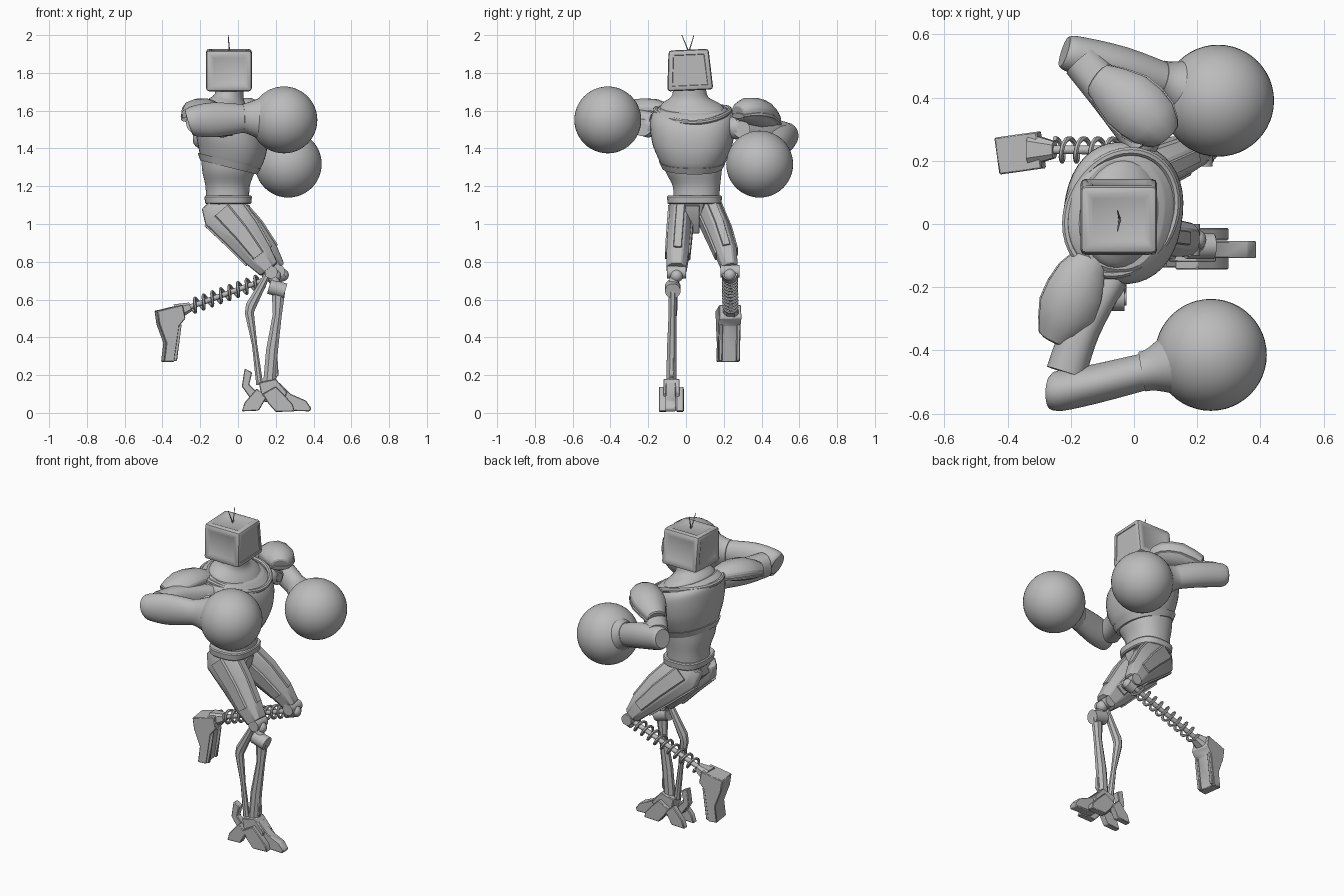
import bpy, bmesh, math
from mathutils import Vector, Matrix

if "Cube" in bpy.data.objects:
    bpy.data.objects.remove(bpy.data.objects["Cube"])

grey = bpy.data.materials.new("plain grey")
grey.use_nodes = True
grey.diffuse_color = (0.5, 0.5, 0.5, 1)
grey.node_tree.nodes["Principled BSDF"].inputs["Base Color"].default_value = grey.diffuse_color
X, Y, Z = Vector((1, 0, 0)), Vector((0, 1, 0)), Vector((0, 0, 1))


def finish(name, bm, bevel=0):
    bmesh.ops.recalc_face_normals(bm, faces=bm.faces)
    mesh = bpy.data.meshes.new(name)
    bm.to_mesh(mesh)
    bm.free()
    mesh.materials.append(grey)
    mesh.shade_smooth()
    mesh.set_sharp_from_angle(angle=math.radians(32))
    obj = bpy.data.objects.new(name, mesh)
    bpy.context.collection.objects.link(obj)
    if bevel:
        mod = obj.modifiers.new("bevel", "BEVEL")
        mod.width, mod.segments = bevel, 1
    return obj


def refine(rows, steps):
    """Catmull-Rom interpolation of the section rows."""
    out, last = [], len(rows) - 1
    for i in range(last):
        p, q, r, s = (rows[max(0, min(last, i + k))] for k in (-1, 0, 1, 2))
        for t in (j / steps for j in range(steps)):
            out.append(q + (r - p) * (t / 2) + (p * 2 - q * 5 + r * 4 - s) * (t * t / 2)
                       + (q * 3 - p - r * 3 + s) * (t ** 3 / 2))
    return out + [rows[last]]


def loft(name, rows, up=Z, normal=None, sides=28, power=2, steps=4, closed=False, bevel=0):
    """Skin over sections; each row is x, y, z, half width, half depth."""
    rows = refine([Vector(r) for r in rows], steps)
    count = len(rows)
    points = [Vector(r[:3]) for r in rows]
    bm, rings = bmesh.new(), []
    for i, row in enumerate(rows):
        ahead = (i + 1) % count if closed else min(i + 1, count - 1)
        behind = i - 1 if closed else max(i - 1, 0)
        tangent = (normal or points[ahead] - points[behind]).normalized()
        side = up.cross(tangent).normalized()
        depth, ring = tangent.cross(side), []
        for k in range(sides):
            angle = math.tau * (k + 0.5) / sides
            c, s = (math.copysign(abs(v) ** (2 / power), v) for v in (math.cos(angle), math.sin(angle)))
            ring.append(bm.verts.new(points[i] + side * (row[3] * c) + depth * (row[4] * s)))
        rings.append(ring)
    for i in range(count if closed else count - 1):
        low, high = rings[i], rings[(i + 1) % count]
        for k in range(sides):
            bm.faces.new((low[k - 1], low[k], high[k], high[k - 1]))
    if not closed:
        bm.faces.new(rings[0])
        bm.faces.new(rings[-1])
    return finish(name, bm, bevel)


def rod(name, start, end, radius, tip=None, sides=16, up=Y):
    tip = tip or radius
    return loft(name, [(*start, radius, radius), (*end, tip, tip)], up=up, sides=sides, steps=1)


def ball(name, centre, radius, detail=48):
    bm = bmesh.new()
    bmesh.ops.create_uvsphere(bm, u_segments=detail, v_segments=detail // 2, radius=radius,
                              matrix=Matrix.Translation(centre))
    return finish(name, bm)


def prism(name, profile, near, far, bevel=0.004):
    """Side outline in x and z, pulled out along y."""
    bm = bmesh.new()
    face = bm.faces.new([bm.verts.new((x, near, z)) for x, z in profile])
    grown = bmesh.ops.extrude_face_region(bm, geom=[face])["geom"]
    bmesh.ops.translate(bm, verts=[v for v in grown if isinstance(v, bmesh.types.BMVert)], vec=Y * (far - near))
    return finish(name, bm, bevel)


# Head: bevelled case with stepped panels and a grooved screen facing +x
bm = bmesh.new()
bmesh.ops.create_cube(bm, size=2)
for v in bm.verts:
    v.co = Vector((v.co.x * 0.121, v.co.y * (0.122 if v.co.z < 0 else 0.106), v.co.z * 0.108))
bmesh.ops.bevel(bm, geom=bm.edges[:], offset=0.016, segments=2, profile=0.5, affect="EDGES")
panels = [f for f in bm.faces if f.calc_area() > 0.02 and f.calc_center_median().z > -0.09]
screen = [f for f in panels if f.calc_center_median().x > 0.09]
walls = [f for f in panels if f not in screen]
bmesh.ops.inset_individual(bm, faces=walls, thickness=0.018, depth=0)
bmesh.ops.inset_individual(bm, faces=walls, thickness=0.016, depth=-0.006)
bmesh.ops.inset_individual(bm, faces=screen, thickness=0.014, depth=0)
bmesh.ops.inset_individual(bm, faces=screen, thickness=0.003, depth=-0.004)
bmesh.ops.transform(bm, verts=bm.verts, matrix=Matrix.Translation((-0.048, 0.018, 1.815))
                    @ Matrix.Rotation(math.radians(2.5), 4, "X"))
finish("head", bm)
for label, tip in (("right", -0.022), ("left", 0.042)):
    rod(label + "_antenna", (-0.045, 0.015, 1.91), (-0.052, tip, 2.0), 0.004, 0.002, 6, X)

# Torso, leaning forward and turned a little
lean, turned = Vector((0.25, 0, 1)), Vector((0.16, 1, 0)).normalized()
loft("neck", [(-0.045, 0.02, 1.73, 0.077, 0.085), (-0.045, 0.02, 1.67, 0.08, 0.1),
              (-0.045, 0.03, 1.625, 0.12, 0.165), (-0.04, 0.035, 1.56, 0.155, 0.19)], up=turned, normal=lean)
loft("chest", [(-0.05, 0.035, 1.31, 0.15, 0.155), (-0.04, 0.035, 1.35, 0.17, 0.18),
               (-0.035, 0.035, 1.43, 0.19, 0.212), (-0.035, 0.035, 1.52, 0.193, 0.224),
               (-0.04, 0.035, 1.58, 0.178, 0.214), (-0.04, 0.03, 1.615, 0.135, 0.175)],
     up=turned, normal=lean, sides=40, power=2.3)
loft("chest_rim", [(-0.05, 0.035, 1.30, 0.154, 0.161), (-0.046, 0.035, 1.335, 0.171, 0.178)],
     up=turned, normal=lean, sides=40, power=2.3, steps=1)
turns = [math.tau * k / 40 for k in range(40)]
loft("collar", [(-0.04 + 0.172 * math.cos(a) + 0.03 * math.sin(a), 0.035 + 0.195 * math.sin(a),
                 1.578 - 0.04 * math.cos(a) + 0.026 * math.sin(a) ** 2, 0.014, 0.014) for a in turns],
     sides=8, steps=1, closed=True)
loft("abdomen", [(-0.055, 0.055, 1.12, 0.115, 0.122), (-0.055, 0.055, 1.2, 0.118, 0.126),
                 (-0.05, 0.04, 1.28, 0.14, 0.15), (-0.045, 0.035, 1.36, 0.15, 0.16)],
     up=Y, normal=Z, power=2.3)

# Pelvis
loft("belt", [(-0.052, 0.045, 1.105, 0.122, 0.143), (-0.052, 0.045, 1.15, 0.127, 0.147)],
     up=Y, normal=Z, power=2.8, steps=1, bevel=0.006)
loft("pelvis", [(-0.055, 0.045, 1.12, 0.115, 0.135), (-0.08, 0.04, 1.05, 0.1, 0.1),
                (-0.05, 0.035, 0.97, 0.05, 0.03)], up=Y, normal=Z, sides=8, steps=1)
prism("crotch_plate", [(0.02, 1.1), (0.065, 1.1), (0.045, 1.03), (-0.01, 0.95), (-0.06, 0.96)], -0.006, 0.072)


# Arms
def arm(label, upper, pad, forearm, cuff, fist, shoulder):
    loft(label + "_upper_arm", upper, power=2.4)
    loft(label + "_forearm", forearm)
    loft(label + "_cuff", cuff)
    ball(label + "_fist", fist, 0.177)
    ball(label + "_shoulder_ball", shoulder, 0.062, 24)
    hub = Vector(shoulder) + Vector((0.015, math.copysign(0.03, shoulder[1]), -0.01))
    rod(label + "_shoulder_hub", hub, hub + X * 0.04, 0.046)
    rod(label + "_shoulder_pin", hub, hub + X * 0.047, 0.028)
    loft(label + "_shoulder_pad", pad, sides=12, steps=2, bevel=0.006)
    loft(label + "_pad_rim", [(x, y, z - 0.018, a * 1.05, b * 0.35) for x, y, z, a, b in pad], sides=12, steps=2)


arm("right",
    [(-0.07, -0.17, 1.53, 0.05, 0.06), (-0.165, -0.33, 1.545, 0.06, 0.075), (-0.215, -0.47, 1.55, 0.064, 0.07)],
    [(-0.125, -0.1, 1.6, 0.045, 0.03), (-0.165, -0.16, 1.61, 0.08, 0.052),
     (-0.21, -0.27, 1.6, 0.095, 0.062), (-0.255, -0.365, 1.57, 0.05, 0.04)],
    [(-0.262, -0.53, 1.54, 0.054, 0.062), (-0.235, -0.528, 1.545, 0.064, 0.08),
     (-0.12, -0.505, 1.552, 0.062, 0.092), (0.05, -0.463, 1.56, 0.058, 0.072)],
    [(0.025, -0.467, 1.56, 0.064, 0.078), (0.06, -0.46, 1.56, 0.07, 0.086), (0.15, -0.437, 1.558, 0.115, 0.125)],
    (0.243, -0.414, 1.551), (-0.085, -0.2, 1.52))
arm("left",
    [(0.03, 0.24, 1.53, 0.05, 0.06), (-0.07, 0.4, 1.5, 0.065, 0.07), (-0.165, 0.515, 1.475, 0.062, 0.066)],
    [(0.1, 0.275, 1.59, 0.05, 0.04), (0.06, 0.32, 1.6, 0.09, 0.068),
     (-0.02, 0.39, 1.585, 0.098, 0.075), (-0.115, 0.46, 1.545, 0.055, 0.045)],
    [(-0.22, 0.545, 1.475, 0.05, 0.055), (-0.185, 0.535, 1.467, 0.06, 0.07),
     (-0.04, 0.5, 1.43, 0.062, 0.075), (0.11, 0.447, 1.375, 0.058, 0.068)],
    [(0.08, 0.457, 1.388, 0.062, 0.072), (0.11, 0.447, 1.376, 0.07, 0.08), (0.185, 0.42, 1.347, 0.112, 0.12)],
    (0.266, 0.39, 1.317), (0.02, 0.265, 1.51))


# Thighs: eight-sided shells with raised plates
def thigh(label, rows):
    loft(label + "_thigh", rows, up=Y, sides=8, power=2.6, steps=1, bevel=0.006)
    for part, wide, deep, grow in (("side", 0.55, 1, (0, 0.008)), ("front", 1, 0.5, (0.008, 0))):
        loft(f"{label}_thigh_{part}_plate", [(x, y, z, a * wide + grow[0], b * deep + grow[1])
                                             for x, y, z, a, b in rows[1:-1]], up=Y, sides=8, power=4, steps=1)
    x, y, z = rows[-1][:3]
    rod(label + "_knee_axle", (x + 0.01, y - 0.05, z - 0.015), (x + 0.01, y + 0.05, z - 0.015), 0.034, up=Z)
    ball(label + "_knee_ball", (x + 0.03, y, z - 0.035), 0.034, 16)


thigh("right", [(-0.125, -0.01, 1.125, 0.085, 0.05), (-0.085, -0.025, 1.07, 0.12, 0.064),
                (0.02, -0.035, 0.95, 0.104, 0.064), (0.11, -0.045, 0.83, 0.082, 0.062),
                (0.165, -0.05, 0.76, 0.06, 0.056)])
thigh("left", [(-0.115, 0.1, 1.125, 0.085, 0.05), (-0.075, 0.12, 1.07, 0.115, 0.068),
               (0.05, 0.175, 0.95, 0.1, 0.066), (0.15, 0.215, 0.84, 0.074, 0.058), (0.205, 0.232, 0.765, 0.05, 0.045)])

# Right shin: twin struts under a knee cylinder
rod("right_knee_link", (0.165, -0.055, 0.76), (0.215, -0.07, 0.65), 0.026)
rod("right_knee_cylinder", (0.165, -0.07, 0.67), (0.25, -0.07, 0.645), 0.041)
loft("right_rear_strut", [(0.155, -0.065, 0.73, 0.018, 0.02), (0.068, -0.068, 0.565, 0.03, 0.026),
                          (0.06, -0.07, 0.53, 0.026, 0.024), (0.088, -0.075, 0.36, 0.015, 0.016),
                          (0.115, -0.077, 0.15, 0.02, 0.02)], up=Y, sides=8, steps=1)
loft("right_front_strut", [(0.215, -0.07, 0.66, 0.04, 0.026), (0.208, -0.072, 0.52, 0.026, 0.022),
                           (0.18, -0.075, 0.33, 0.034, 0.028), (0.165, -0.077, 0.14, 0.036, 0.03)],
     up=Y, sides=8, steps=1)

# Right foot: instep, three toes, split heel and spurs
prism("right_instep", [(0.11, 0.16), (0.2, 0.18), (0.26, 0.11), (0.24, 0.05), (0.13, 0.06)], -0.12, -0.034)
prism("right_middle_toe", [(0.15, 0.15), (0.22, 0.16), (0.28, 0.1), (0.36, 0.065), (0.388, 0.025),
                           (0.38, 0.008), (0.24, 0.012), (0.18, 0.07)], -0.108, -0.054)
for label, near in (("outer", -0.144), ("inner", -0.052)):
    prism(f"right_{label}_toe", [(0.13, 0.1), (0.2, 0.14), (0.25, 0.09), (0.29, 0.045), (0.3, 0.008),
                                 (0.2, 0.005), (0.16, 0.05)], near, near + 0.04)
    prism(f"right_{label}_heel", [(0.02, 0.008), (0.035, 0.055), (0.1, 0.13), (0.15, 0.08), (0.11, 0.012)],
          near + 0.006, near + 0.042)
prism("right_heel_spur", [(0.02, 0.14), (0.035, 0.235), (0.075, 0.215), (0.06, 0.15), (0.11, 0.1), (0.07, 0.07)],
      -0.097, -0.057)
prism("right_ankle_spur", [(0.18, 0.16), (0.185, 0.27), (0.205, 0.36), (0.215, 0.2)], -0.09, -0.064)

# Left shin: coil spring around a rod
top, bottom = Vector((0.225, 0.232, 0.735)), Vector((-0.27, 0.235, 0.555))
axis = (bottom - top).normalized()
rise, coil = Y.cross(axis), []
for k in range(161):
    turn = math.tau * k / 16
    spot = top.lerp(bottom, 0.04 + 0.92 * k / 160) + (Y * math.cos(turn) + rise * math.sin(turn)) * 0.036
    coil.append((*spot, 0.008, 0.008))
loft("left_spring", coil, up=axis, sides=6, steps=1)
rod("left_spring_rod", top, bottom, 0.014)
rod("left_spring_seat", top - axis * 0.02, top + axis * 0.03, 0.042)

# Left foot: hanging boot with a railed slot facing forward, toed in
loft("left_ankle", [(*(bottom - axis * 0.02), 0.025, 0.028), (*(bottom + axis * 0.06), 0.045, 0.052)],
     up=Y, sides=8, power=3, steps=1)
boot = [prism("left_foot", [(-0.435, 0.54), (-0.3, 0.572), (-0.285, 0.5), (-0.318, 0.46), (-0.345, 0.27),
                            (-0.4, 0.27), (-0.388, 0.37), (-0.425, 0.47)], 0.166, 0.284)]
for label, near in (("right", 0.168), ("left", 0.262)):
    boot.append(prism(f"left_foot_{label}_rail", [(-0.325, 0.46), (-0.305, 0.47), (-0.33, 0.275), (-0.355, 0.275)],
                      near, near + 0.02))
pivot = Matrix.Translation((-0.36, 0.225, 0))
for part in boot:
    part.matrix_world = pivot @ Matrix.Rotation(math.radians(8), 4, "Z") @ pivot.inverted()
